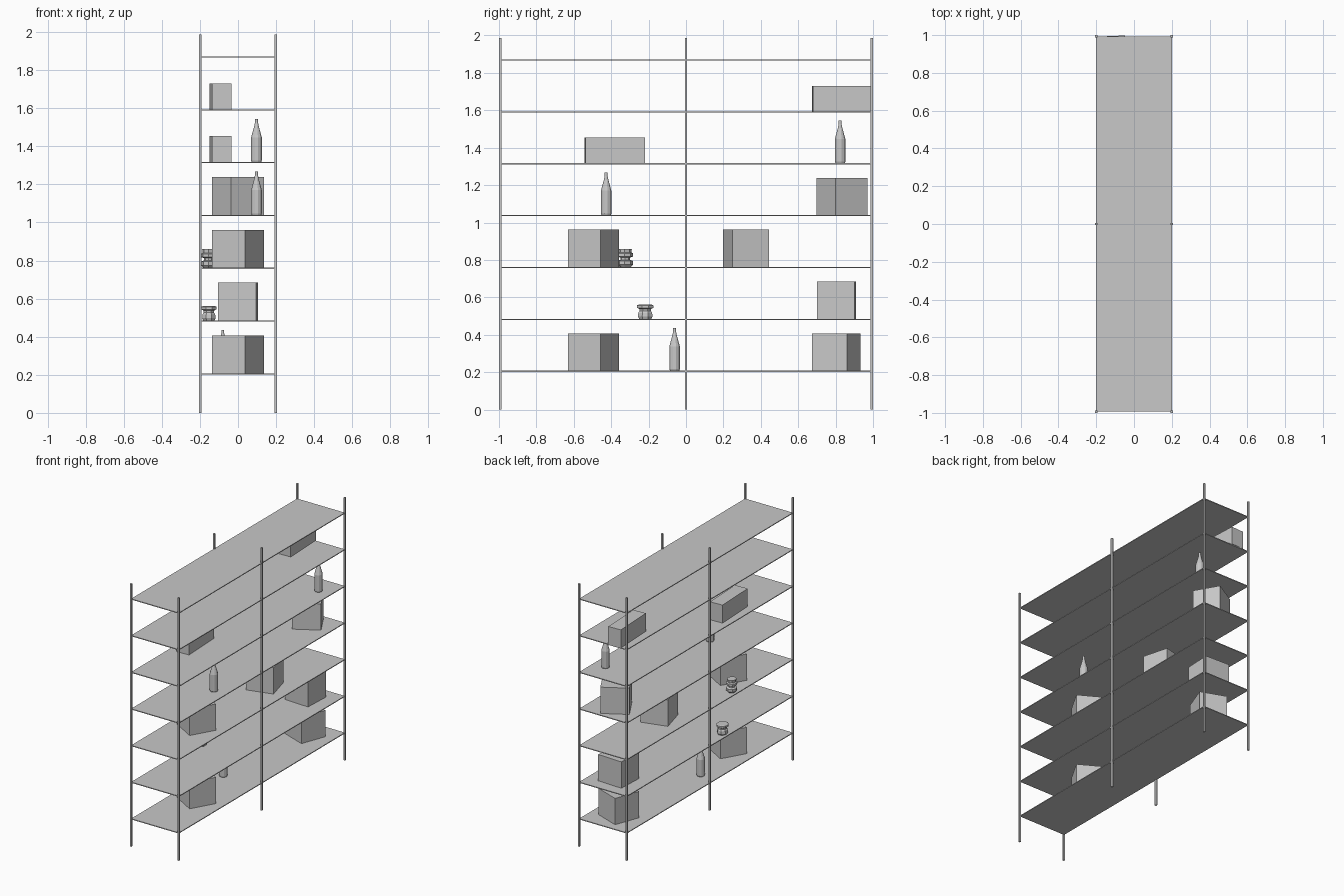
import bpy, bmesh, math
from mathutils import Matrix

if "Cube" in bpy.data.objects:
    bpy.data.objects.remove(bpy.data.objects["Cube"])

grey = bpy.data.materials.new("plain grey")
grey.diffuse_color = (0.58, 0.58, 0.58, 1)
grey.use_nodes = True
grey.node_tree.nodes["Principled BSDF"].inputs["Base Color"].default_value = grey.diffuse_color


def finish(name, bm, loc, rot=0.0):
    bmesh.ops.recalc_face_normals(bm, faces=bm.faces)
    me = bpy.data.meshes.new(name)
    bm.to_mesh(me)
    bm.free()
    me.materials.append(grey)
    ob = bpy.data.objects.new(name, me)
    ob.location = loc
    ob.rotation_euler.z = math.radians(rot)
    bpy.context.collection.objects.link(ob)
    return ob


# Box standing on its base centre
def box(name, size, loc, rot=0.0):
    bm = bmesh.new()
    bmesh.ops.create_cube(bm, size=1, matrix=Matrix.Translation((0, 0, size[2] / 2)) @ Matrix.Diagonal((*size, 1)))
    return finish(name, bm, loc, rot)


# Turned shape from (radius, height) rings, capped at both ends
def turned(name, profile, sides, loc, rot=0.0, squash=1.0):
    bm = bmesh.new()
    rings = []
    for r, z in profile:
        rings.append([bm.verts.new((r * squash * math.cos(a), r * math.sin(a), z))
                      for a in (2 * math.pi * (i + .5) / sides for i in range(sides))])
    for lo, hi in zip(rings, rings[1:]):
        for i in range(sides):
            j = (i + 1) % sides
            bm.faces.new((lo[i], lo[j], hi[j], hi[i]))
    bm.faces.new(rings[0][::-1])
    bm.faces.new(rings[-1])
    return finish(name, bm, loc, rot)


# Shelf boards
THICK = 0.006
levels = [0.205 + 0.2773 * i for i in range(7)]
top = [z + THICK / 2 for z in levels]
for i, z in enumerate(levels):
    box(f"shelf_{i + 1}", (0.4, 1.985, THICK), (0, 0, z - THICK / 2))

# Upright posts
for x in (-0.199, 0.199):
    for y in (-0.9935, 0, 0.9935):
        box("post", (0.013, 0.013, 1.987), (x, y, 0))

# Storage cubes: level, y, turn
for lv, y, rot in ((0, -0.495, -30), (0, 0.803, -20.5), (1, 0.805, -2.5),
                   (2, -0.495, -30), (2, 0.32, 15), (3, 0.835, 30)):
    box("storage_cube", (0.2, 0.2, 0.199), (0, y, top[lv]), rot)

# Long cartons
for lv, y in ((4, -0.38), (5, 0.836)):
    box("long_carton", (0.103, 0.32, 0.136), (-0.092, y, top[lv]), 2.5)

# Bottles
bottle = [(0.026, 0), (0.029, 0.008), (0.029, 0.13), (0.024, 0.148),
          (0.012, 0.19), (0.008, 0.21), (0.008, 0.227)]
for lv, x, y in ((0, -0.08, -0.061), (3, 0.097, -0.427), (4, 0.097, 0.824)):
    turned("bottle", bottle, 12, (x, y, top[lv]))

# Small waisted ornaments
ornament = [(0.036, 0), (0.042, 0.012), (0.040, 0.032), (0.033, 0.042),
            (0.034, 0.052), (0.047, 0.058), (0.047, 0.072), (0.040, 0.075)]
turned("ornament_low", ornament, 8, (-0.153, -0.218, top[1]), 0, 0.9)
tall = [(0.030, 0), (0.042, 0.012), (0.042, 0.032), (0.026, 0.038),
        (0.026, 0.050), (0.043, 0.056), (0.043, 0.072), (0.034, 0.078), (0.036, 0.097)]
turned("ornament_tall", tall, 8, (-0.155, -0.325, top[2]), 20, 0.9)
